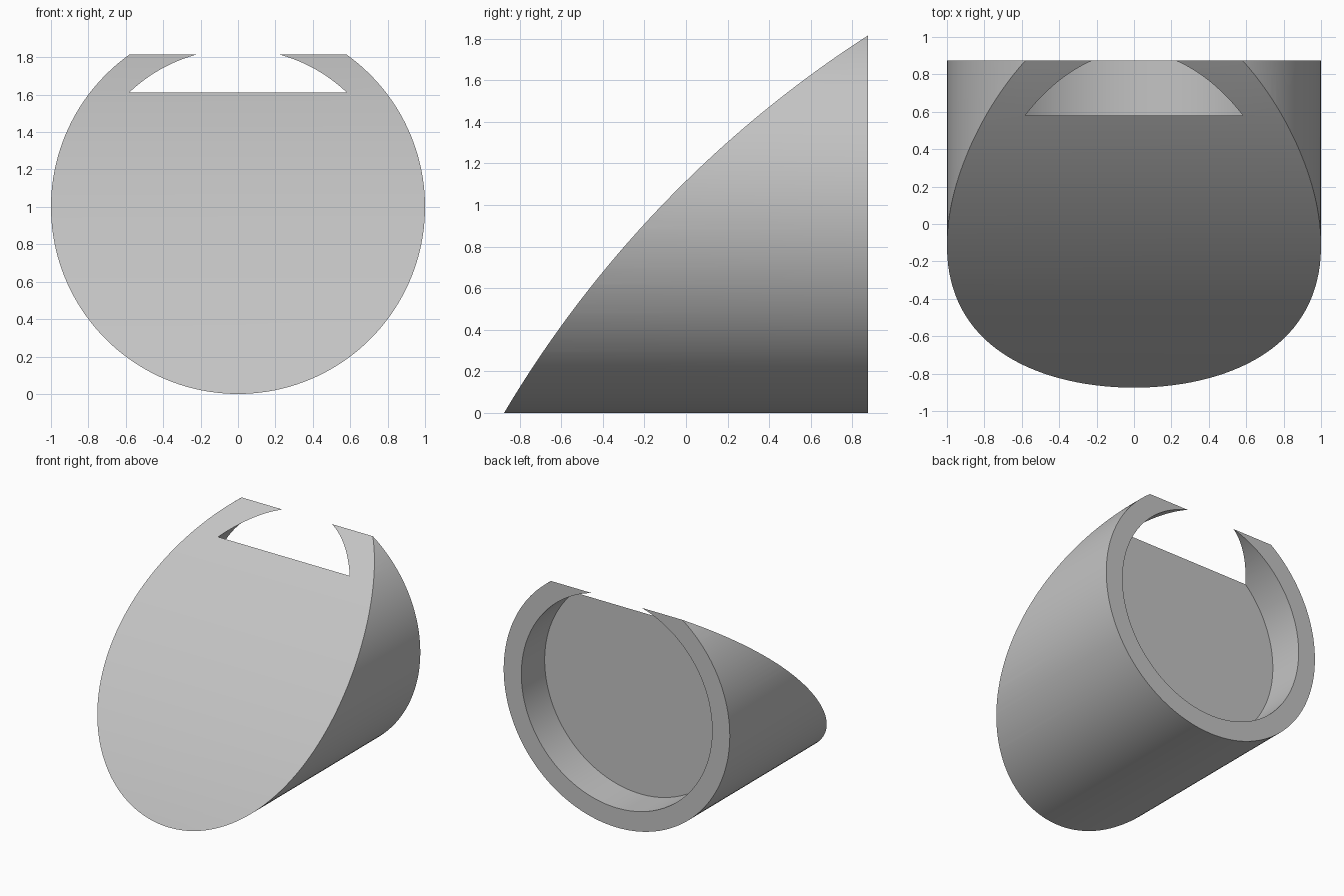
import bpy, bmesh, math
from mathutils import Vector, Matrix

cube = bpy.data.objects.get("Cube")
if cube:
    bpy.data.objects.remove(cube, do_unlink=True)

DEPTH = 1.75          # front to back length
HALF = DEPTH / 2
TOP = 1.815           # height of the sloped face at the back
FLOOR_Y = 0.58        # depth position of the pocket floor

grey = bpy.data.materials.new("light grey")
grey.use_nodes = True
colour = (0.55, 0.55, 0.55, 1)
grey.diffuse_color = colour
grey.node_tree.nodes["Principled BSDF"].inputs["Base Color"].default_value = colour


def add_object(name, bm):
    bmesh.ops.recalc_face_normals(bm, faces=bm.faces)
    mesh = bpy.data.meshes.new(name)
    bm.to_mesh(mesh)
    bm.free()
    mesh.materials.append(grey)
    obj = bpy.data.objects.new(name, mesh)
    bpy.context.collection.objects.link(obj)
    return obj


def lying_cylinder(name, radius, y0, y1, sides=160):
    """Cylinder along y, centred on x = 0, z = 1."""
    bm = bmesh.new()
    place = Matrix.Translation((0, (y0 + y1) / 2, 1)) @ Matrix.Rotation(math.pi / 2, 4, 'X')
    bmesh.ops.create_cone(bm, cap_ends=True, segments=sides, radius1=radius,
                          radius2=radius, depth=y1 - y0, matrix=place)
    return add_object(name, bm)


def arc_wedge(name, radius=5.5, steps=48, extra=0.02):
    """Solid below a shallow arc rising from the front foot to the back top."""
    chord = Vector((DEPTH, TOP))
    normal = Vector((-TOP, DEPTH)).normalized()
    half = chord.length / 2
    centre = Vector((0, TOP / 2)) - normal * math.sqrt(radius ** 2 - half ** 2)
    along = chord.normalized()
    sweep = math.asin(half / radius) + extra
    profile = []
    for i in range(steps + 1):
        a = sweep * (2 * i / steps - 1)
        profile.append(centre + radius * (along * math.sin(a) + normal * math.cos(a)))
    profile.append(Vector((profile[-1].x, profile[0].y)))
    bm = bmesh.new()
    face = bm.faces.new([bm.verts.new((-1.2, p.x, p.y)) for p in profile])
    swept = bmesh.ops.extrude_face_region(bm, geom=[face])["geom"]
    bmesh.ops.translate(bm, vec=(2.4, 0, 0),
                        verts=[v for v in swept if isinstance(v, bmesh.types.BMVert)])
    return add_object(name, bm)


def cut(target, cutter, operation):
    mod = target.modifiers.new(operation, 'BOOLEAN')
    mod.operation = operation
    mod.solver = 'EXACT'
    mod.object = cutter
    bpy.ops.object.select_all(action='DESELECT')
    bpy.context.view_layer.objects.active = target
    target.select_set(True)
    bpy.ops.object.modifier_apply(modifier=mod.name)
    bpy.data.objects.remove(cutter, do_unlink=True)


# Round body with a curved sloping front
body = lying_cylinder("sloped_body", 1.0, -HALF - 0.1, HALF)
cut(body, arc_wedge("slope_cutter"), 'INTERSECT')

# Round pocket in the back, breaking through the slope near the top
cut(body, lying_cylinder("pocket_cutter", 0.844, FLOOR_Y, HALF + 0.2), 'DIFFERENCE')

bpy.ops.object.shade_smooth_by_angle(angle=math.radians(30))
